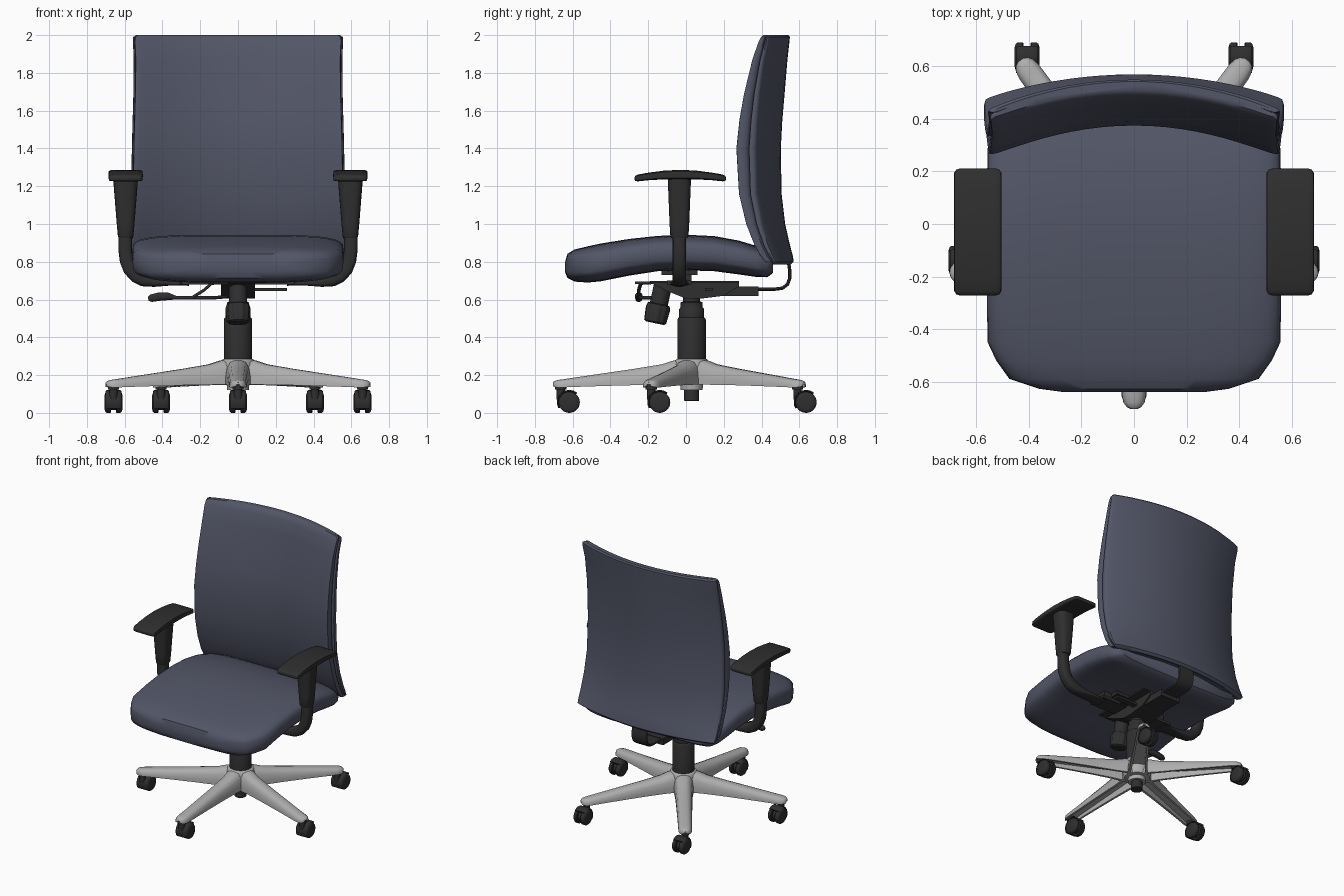
import bpy, bmesh, math
from mathutils import Vector, Matrix

if "Cube" in bpy.data.objects:
    bpy.data.objects.remove(bpy.data.objects["Cube"])


def material(name, rgb):
    m = bpy.data.materials.new(name)
    m.diffuse_color = (*rgb, 1)
    m.use_nodes = True
    m.node_tree.nodes["Principled BSDF"].inputs["Base Color"].default_value = m.diffuse_color
    return m


FABRIC = material("blue_fabric", (0.085, 0.092, 0.135))
BLACK = material("black_plastic", (0.028, 0.028, 0.028))
METAL = material("grey_metal", (0.42, 0.42, 0.42))


def loft(name, rings, mat, matrix=Matrix(), angle=40):
    """Skin a list of closed rings and cap both ends."""
    bm = bmesh.new()
    rows = [[bm.verts.new(matrix @ Vector(p)) for p in r] for r in rings]
    n = len(rows[0])
    for a, b in zip(rows, rows[1:]):
        for i in range(n):
            j = (i + 1) % n
            bm.faces.new((a[i], a[j], b[j], b[i]))
    bm.faces.new(rows[0][::-1])
    bm.faces.new(rows[-1])
    bmesh.ops.recalc_face_normals(bm, faces=bm.faces)
    me = bpy.data.meshes.new(name)
    bm.to_mesh(me)
    bm.free()
    ob = bpy.data.objects.new(name, me)
    bpy.context.collection.objects.link(ob)
    me.materials.append(mat)
    bpy.ops.object.select_all(action='DESELECT')
    ob.select_set(True)
    bpy.context.view_layer.objects.active = ob
    bpy.ops.object.shade_smooth_by_angle(angle=math.radians(angle))
    return ob


def oval(a, b, power=4, n=48):
    """Rounded-rectangle section with half sizes a and b."""
    pts = []
    for i in range(n):
        t = 2 * math.pi * i / n
        u = math.cos(t)
        v = max(0, 1 - abs(u) ** power) ** (1 / power)
        pts.append((a * u, b * math.copysign(v, math.sin(t))))
    return pts


def lathe(name, profile, mat, matrix=Matrix(), n=32, rib=0):
    rings = [[(r * (1 - rib * (i // 2 % 2)) * math.cos(2 * math.pi * i / n),
               r * (1 - rib * (i // 2 % 2)) * math.sin(2 * math.pi * i / n), z)
              for i in range(n)] for r, z in profile]
    return loft(name, rings, mat, matrix)


def sweep(name, path, sizes, side, mat, power=6, n=16):
    """Sweep a section along a path; sizes = (half along side, half thickness)."""
    pts = [Vector(p) for p in path]
    side = Vector(side)
    rings = []
    for i, p in enumerate(pts):
        tan = pts[min(i + 1, len(pts) - 1)] - pts[max(i - 1, 0)]
        nor = tan.cross(side).normalized()
        a, b = sizes[i] if isinstance(sizes, list) else sizes
        rings.append([p + side * u + nor * v for u, v in oval(a, b, power, n)])
    return loft(name, rings, mat)


def box(name, x, y, z, mat):
    rings = [[(x[0], y[0], h), (x[1], y[0], h), (x[1], y[1], h), (x[0], y[1], h)] for h in z]
    return loft(name, rings, mat, angle=20)


# Seat cushion: sections along y (y, half width, bottom, top)
seat = [(-.64, .27, .745, .80), (-.628, .36, .715, .842), (-.59, .475, .695, .865),
        (-.52, .525, .69, .882), (-.45, .558, .697, .897), (-.3, .56, .727, .921),
        (-.15, .56, .75, .937), (0, .56, .755, .943), (.15, .56, .75, .936),
        (.28, .558, .733, .912), (.37, .55, .72, .885), (.43, .53, .718, .86),
        (.46, .49, .74, .83)]
loft("seat", [[(u, y, (b + t) / 2 + v) for u, v in oval(w, (t - b) / 2)]
              for y, w, b, t in seat], FABRIC)

# Backrest: sections along z (z, half width, front y, back y, sideways bend)
back = [(.785, .55, .525, .555, .09), (.80, .568, .50, .57, .09), (.83, .572, .48, .566, .10),
        (.89, .572, .455, .55, .11), (1.0, .57, .42, .525, .12), (1.16, .566, .39, .506, .13),
        (1.4, .562, .375, .502, .13), (1.55, .558, .392, .51, .13), (1.69, .554, .418, .522, .13),
        (1.87, .552, .455, .537, .12), (1.96, .556, .478, .547, .11),
        (1.99, .555, .495, .55, .11), (2.0, .54, .51, .543, .11)]


def back_part(name, rows, f0, f1, inset):
    rings = []
    for z, w, yf, yb, bend in rows:
        a, b = yf + (yb - yf) * f0, yf + (yb - yf) * f1
        rings.append([(u, (a + b) / 2 + v - bend * (u / w) ** 2, z)
                      for u, v in oval(w - inset, (b - a) / 2, 6, 56)])
    loft(name, rings, FABRIC)


back_part("backrest_cushion", back[1:], 0, .66, .008)
back_part("backrest_shell", back, .6, 1, 0)

# Armrests, one per side
for s, tag in ((-1, "left"), (1, "right")):
    cx, cy = s * .595, -.035
    rings = []
    for y, w, h in [(-.272, .07, .008), (-.268, .082, .014), (-.255, .09, .018), (-.2, .091, .02),
                    (-.12, .091, .023), (-.03, .091, .025), (.06, .091, .023), (.14, .091, .02),
                    (.195, .09, .018), (.207, .082, .014), (.211, .07, .008)]:
        zc = 1.262 - .36 * (y + .03) ** 2
        rings.append([(cx + u, y, zc + v) for u, v in oval(w, h, 6, 32)])
    loft("arm_pad_" + tag, rings, BLACK)
    loft("arm_sleeve_" + tag, [[(cx + u, cy + v, z) for u, v in oval(a, b, 3, 32)]
         for z, a, b in [(.925, .037, .043), (.935, .041, .048), (1.0, .047, .052),
                         (1.2, .063, .06), (1.25, .066, .062)]], BLACK)
    path = [(.597, .95), (.597, .86), (.59, .805), (.572, .76), (.54, .725), (.50, .705),
            (.44, .692), (.36, .686), (.26, .683)]
    sweep("arm_tube_" + tag, [(s * x, cy, z) for x, z in path],
          [(.036, .036)] * 6 + [(.038, .025), (.045, .012), (.05, .01)], (0, 1, 0), BLACK, 3, 20)
    box("arm_bracket_" + tag, sorted((s * .08, s * .30)), (-.10, .03), (.68, .70), BLACK)
    box("arm_spacer_" + tag, sorted((s * .12, s * .26)), (-.07, 0), (.69, .77), BLACK)

# Tilt mechanism under the seat
tray = [(-.20, .695), (.28, .698), (.28, .67), (.2, .62), (.08, .605), (0, .605), (-.1, .645)]
loft("mechanism_tray", [[(x, y, z) for y, z in tray] for x in (-.09, .09)], BLACK, angle=20)
box("tray_flange", (-.15, .15), (-.19, .28), (.688, .698), BLACK)
box("seat_mount", (-.2, .2), (-.13, .06), (.73, .77), BLACK)
box("mount_post", (-.07, .07), (-.06, .03), (.69, .74), BLACK)
box("back_bar_housing", (-.08, .08), (.18, .385), (.62, .668), BLACK)
jbar = [(.36, .655), (.47, .655), (.51, .66), (.537, .68), (.55, .715), (.55, .75), (.538, .83)]
sweep("back_bar", [(0, y, z) for y, z in jbar], (.065, .009), (1, 0, 0), BLACK)

# Tension knob, leaning forward
tilt = Matrix.Translation((0, -.165, .475)) @ Matrix.Rotation(-.21, 4, 'X')
lathe("knob_stem", [(.048, .08), (.048, .2)], BLACK, tilt)
lathe("tension_knob", [(.05, 0), (.06, .008), (.066, .08), (.06, .1), (.05, .105)],
      BLACK, tilt, 40, .07)

# Adjustment levers on the left side
sweep("height_lever", [(-.06, -.1, .615), (-.12, -.2, .61), (-.2, -.245, .61), (-.34, -.25, .61)],
      (.009, .009), (0, 0, 1), BLACK, 2, 12)
sweep("height_lever_paddle", [(-.33, -.25, .61), (-.37, -.25, .617), (-.42, -.25, .615),
      (-.46, -.25, .607), (-.475, -.25, .603)],
      [(.012, .01), (.02, .02), (.02, .022), (.018, .02), (.01, .01)], (0, 1, 0), BLACK, 2.5, 16)
sweep("tilt_lever", [(-.08, -.17, .69), (-.14, -.24, .685), (-.18, -.25, .65), (-.24, -.25, .612)],
      (.01, .008), (0, 1, 0), BLACK, 2, 12)
box("lever_bracket", (-.15, -.05), (-.27, -.18), (.682, .695), BLACK)
box("rear_lever", (.08, .26), (.10, .14), (.645, .66), BLACK)

# Gas column and base hub, centred slightly behind the origin
CENTRE = Matrix.Translation((0, .03, 0))
lathe("gas_column", [(.036, .062), (.04, .066), (.04, .2), (.075, .24), (.075, .495), (.07, .503),
      (.066, .505), (.066, .55), (.058, .56), (.058, .585), (.045, .59), (.045, .65)],
      BLACK, CENTRE)
lathe("base_hub", [(.058, .122), (.06, .15), (.088, .152), (.098, .2), (.096, .255),
      (.088, .278), (.08, .284)], METAL, CENTRE)

# Five star legs with hollow undersides (radius, half width, bottom, top)
leg = [(.05, .068, .15, .283), (.1, .066, .15, .276), (.16, .06, .149, .257), (.3, .055, .147, .234),
       (.45, .051, .143, .212), (.6, .047, .138, .19), (.68, .046, .135, .178),
       (.71, .04, .135, .174), (.727, .028, .137, .168), (.735, .012, .142, .16)]
for k in range(5):
    ang = math.radians(-90 + 72 * k)
    rings = []
    for r, w, b, t in leg:
        h = t - b
        half = [(.72, .5), (.72, 0), (1, 0), (1, .3), (.88, .68), (.62, .92), (.25, 1)]
        sec = half + [(-u, v) for u, v in half[::-1]]
        rings.append([(r, u * w, b + v * h) for u, v in sec])
    loft(f"base_leg_{k + 1}", rings, METAL, CENTRE @ Matrix.Rotation(ang, 4, 'Z'))

    # Twin-wheel caster, trailing to the rear
    px, py = .693 * math.cos(ang), .03 + .693 * math.sin(ang)
    lathe(f"caster_stem_{k + 1}", [(.022, .07), (.022, .125), (.03, .125), (.03, .15)], BLACK,
          Matrix.Translation((px, py, 0)), 20)
    axle = Matrix.Translation((px, py + .045, .056)) @ Matrix.Rotation(math.pi / 2, 4, 'Y')
    for s, tag in ((-1, "left"), (1, "right")):
        lathe(f"caster_wheel_{tag}_{k + 1}", [(.052, s * .013), (.056, s * .017), (.056, s * .036),
              (.051, s * .043), (.038, s * .047)], BLACK, axle, 28)
    lathe(f"caster_core_{k + 1}", [(.04, -.02), (.04, .02)], BLACK, axle, 20)
    arc = [math.radians(a) for a in range(50, 211, 20)]
    sweep(f"caster_hood_{k + 1}", [(px, py + .045 + .06 * math.cos(a), .056 + .06 * math.sin(a))
          for a in arc], (.042, .006), (1, 0, 0), BLACK, 4, 12)
